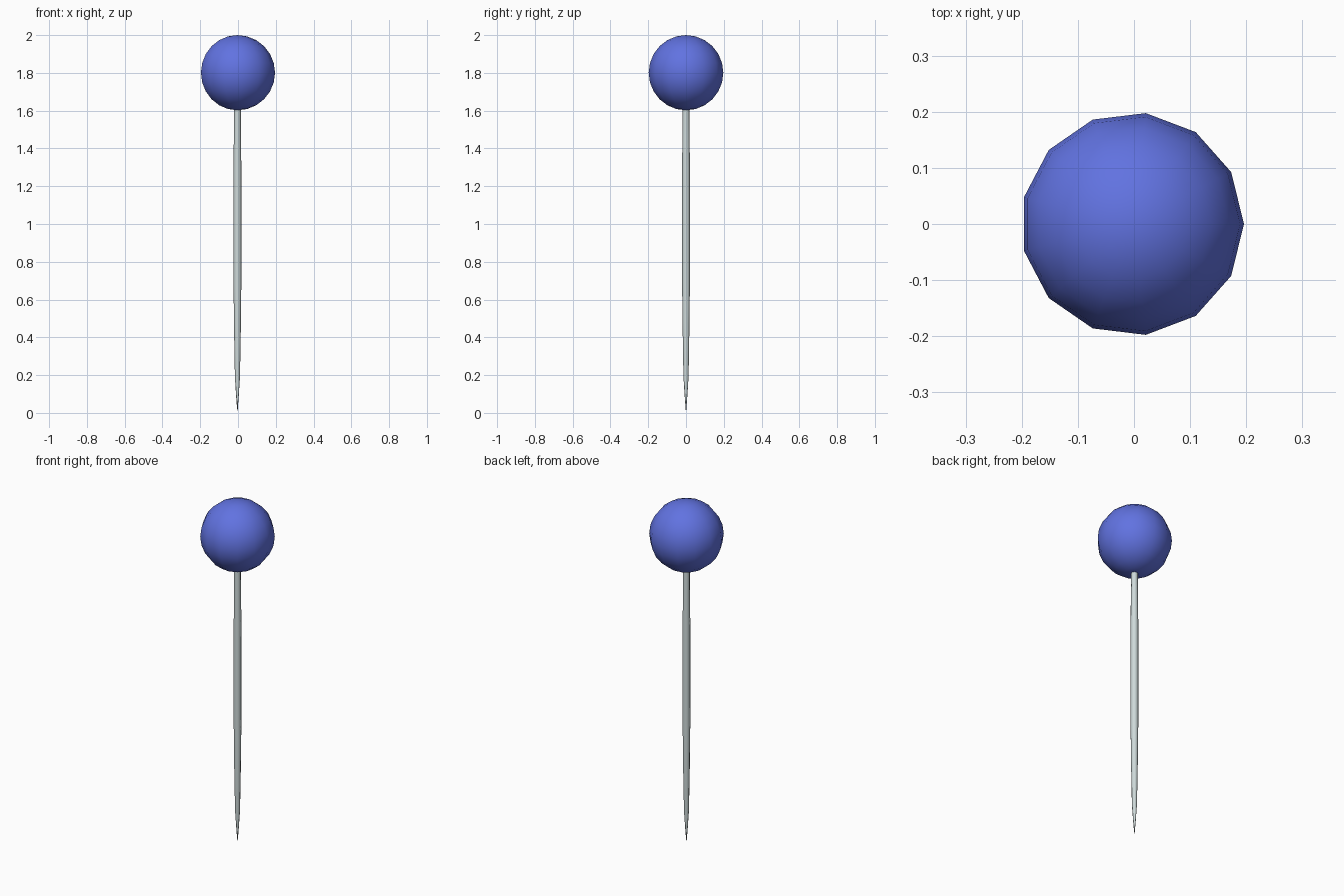
import bpy, bmesh
from math import cos, sin, pi

if "Cube" in bpy.data.objects:
    bpy.data.objects.remove(bpy.data.objects["Cube"])

CX = -0.003  # axis offset that centres the odd-sided ball


def lathe(name, profile, sides, color):
    """Revolve (radius, z) points; zero radius makes a single pole vertex."""
    bm = bmesh.new()
    rings = []
    for r, z in profile:
        n = 1 if r == 0 else sides
        rings.append([bm.verts.new((CX + r * cos(2 * pi * i / sides),
                                    r * sin(2 * pi * i / sides), z)) for i in range(n)])
    for a, b in zip(rings, rings[1:]):
        for i in range(sides):
            j = (i + 1) % sides
            if len(a) == 1:
                bm.faces.new((a[0], b[j], b[i]))
            elif len(b) == 1:
                bm.faces.new((a[i], a[j], b[0]))
            else:
                bm.faces.new((a[i], a[j], b[j], b[i]))
    bmesh.ops.recalc_face_normals(bm, faces=bm.faces)
    for f in bm.faces:
        f.smooth = True
    mesh = bpy.data.meshes.new(name)
    bm.to_mesh(mesh)
    bm.free()
    mat = bpy.data.materials.new(name + "_material")
    mat.diffuse_color = color
    mat.use_nodes = True
    mat.node_tree.nodes["Principled BSDF"].inputs["Base Color"].default_value = mat.diffuse_color
    mesh.materials.append(mat)
    obj = bpy.data.objects.new(name, mesh)
    bpy.context.collection.objects.link(obj)
    return obj


# Round ball head
R, STEPS = 0.199, 12
ball = [(0 if k in (0, STEPS) else R * sin(pi * k / STEPS),
         2 - R - R * cos(pi * k / STEPS)) for k in range(STEPS + 1)]
lathe("ball_head", ball, 13, (0.12, 0.17, 0.75, 1))

# Slender shaft tapering to a sharp point, top buried in the ball
shaft = [(0, 0), (0.006, 0.075), (0.0135, 0.19), (0.0185, 0.48), (0.0205, 0.68),
         (0.0205, 1.3), (0.018, 1.6), (0.017, 1.66), (0, 1.66)]
lathe("needle_shaft", shaft, 8, (0.62, 0.70, 0.70, 1))
